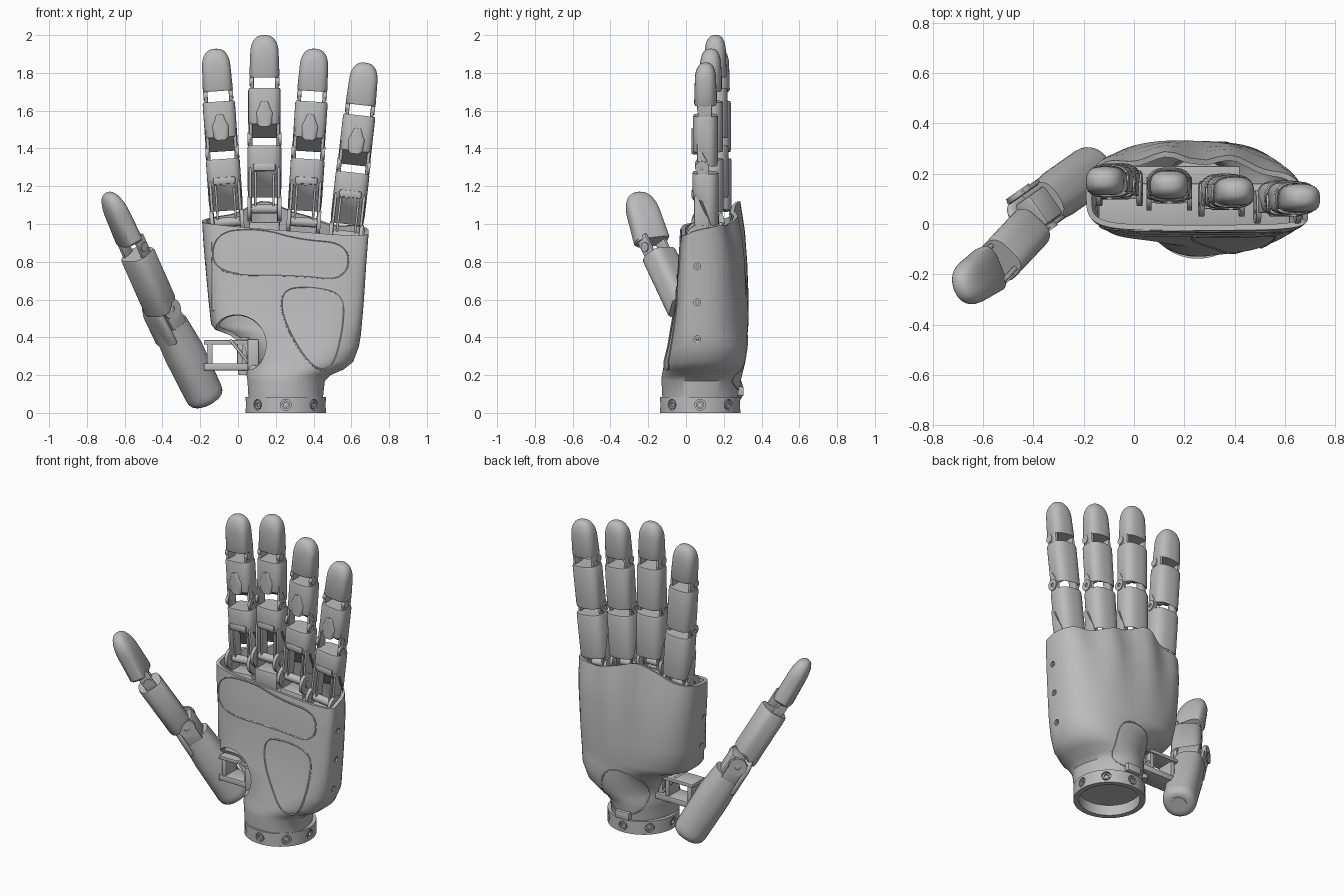
import bpy, bmesh, math
from mathutils import Matrix, Vector
from mathutils.bvhtree import BVHTree

cube = bpy.data.objects.get("Cube")
if cube:
    bpy.data.objects.remove(cube)

grey = bpy.data.materials.new("matte_grey")
grey.use_nodes = True
grey.diffuse_color = (0.5, 0.5, 0.5, 1)
grey.node_tree.nodes["Principled BSDF"].inputs["Base Color"].default_value = grey.diffuse_color
parts, cutters = [], []
WORLD = Matrix()


def add(name, data):
    ob = bpy.data.objects.new(name, data)
    bpy.context.collection.objects.link(ob)
    data.materials.append(grey)
    parts.append(ob)
    return ob


def finish(name, bm, M=WORLD):
    bm.transform(M)
    me = bpy.data.meshes.new(name)
    bm.to_mesh(me)
    bm.free()
    return add(name, me)


def carve(ob, cutter):
    cutter.hide_render = True
    parts.remove(cutter)
    cutters.append(cutter)
    mod = ob.modifiers.new("cut", 'BOOLEAN')
    mod.object, mod.operation, mod.solver = cutter, 'DIFFERENCE', 'EXACT'


def spow(v, p):
    return math.copysign(abs(v) ** p, v)


def loft(name, rows, M=WORLD, n=32, front=0.6, back=0.75, mid=0.5, caps=True, warp=None):
    """Skin rounded sections given as rows of (z, left, right, front, back[, roundness])."""
    bm = bmesh.new()
    rings = []
    for z, x0, x1, y0, y1, *mix in rows:
        k = mix[0] if mix else 0
        ring = []
        for i in range(n):
            a = 2 * math.pi * (i + 0.5) / n
            c, s = math.cos(a), math.sin(a)
            p = front if s < 0 else back
            p += (1 - p) * k
            m = y0 + (y1 - y0) * mid
            s2 = spow(s, p)
            co = Vector(((x0 + x1) / 2 + (x1 - x0) / 2 * spow(c, p),
                         m + s2 * ((m - y0) if s < 0 else (y1 - m)), z))
            ring.append(bm.verts.new(warp(co, s2) if warp else co))
        rings.append(ring)
    for a, b in zip(rings, rings[1:]):
        for i in range(n):
            j = (i + 1) % n
            bm.faces.new((a[i], a[j], b[j], b[i]))
    if caps:
        bm.faces.new(rings[0][::-1])
        bm.faces.new(rings[-1])
    return finish(name, bm, M)


def box(name, lo, hi, M=WORLD, bevel=0.006):
    bm = bmesh.new()
    lo, hi = Vector(lo), Vector(hi)
    bmesh.ops.create_cube(bm, size=1, matrix=Matrix.Translation((lo + hi) / 2) @ Matrix.Diagonal((*(hi - lo), 1)))
    bmesh.ops.bevel(bm, geom=bm.edges[:], offset=bevel, segments=2, affect='EDGES', profile=0.5)
    return finish(name, bm, M)


def tube(name, at, axis, r, depth, M=WORLD, hole=0.0, n=24):
    """Cylinder, or ring when a hole radius is given, centred on a point."""
    turn = Vector((0, 0, 1)).rotation_difference(Vector(axis)).to_matrix().to_4x4()
    T = M @ Matrix.Translation(at) @ turn
    h = depth / 2
    prof = [(hole, -h), (r, -h), (r, h), (hole, h)]
    bm = bmesh.new()
    rings = [[bm.verts.new((q * math.cos(2 * math.pi * i / n), q * math.sin(2 * math.pi * i / n), z))
              for i in range(n)] for q, z in (prof if hole else prof[1:3])]
    pairs = list(zip(rings, rings[1:])) + ([(rings[-1], rings[0])] if hole else [])
    for a, b in pairs:
        for i in range(n):
            j = (i + 1) % n
            bm.faces.new((a[i], a[j], b[j], b[i]))
    if not hole:
        bm.faces.new(rings[0][::-1])
        bm.faces.new(rings[-1])
    return finish(name, bm, T)


# Palm shell: scalloped open rim, dome leaning towards the first finger
def palm_warp(co, s):
    x, y, z = co
    t = (s + 1) / 2
    lean = 0.1 * min(max((z - 0.3) / 0.3, 0), 1)
    y -= lean * (x - 0.25) * (1 - abs(s) * (1 if s < 0 else 0.5))
    u = (x + 0.19) / 0.88
    groove = 1 - math.cos(2 * math.pi * (x - 0.13) / 0.26)
    if s > 0:
        y -= 0.04 * s * max(0, z - 0.6) * groove
    if z > 0.8:
        bump = 0.1 * math.exp(-((x - 0.15) / 0.2) ** 2) - 0.008 * groove
        rim = (1.0 - 0.07 * u) * (1 - t) + (1.035 - 0.03 * u + bump) * t
        z = 0.8 + (z - 0.8) * (rim - 0.8) / 0.2
    return Vector((x, y, z))


palm = loft("palm_shell", [
    (0.08, 0.055, 0.45, -0.125, 0.28, 1), (0.17, 0.05, 0.46, -0.13, 0.29, 1),
    (0.2, 0.045, 0.49, -0.128, 0.297, 0.95), (0.23, 0.05, 0.56, -0.122, 0.305, 0.85),
    (0.27, 0.055, 0.61, -0.115, 0.315, 0.65), (0.35, 0.035, 0.64, -0.095, 0.325, 0.45),
    (0.41, -0.04, 0.65, -0.085, 0.326, 0.35), (0.44, -0.12, 0.653, -0.08, 0.328, 0.25),
    (0.47, -0.143, 0.656, -0.075, 0.33, 0.2), (0.6, -0.157, 0.667, -0.052, 0.33, 0.05),
    (0.8, -0.175, 0.68, -0.042, 0.322), (0.9, -0.184, 0.686, -0.035, 0.31),
    (1.0, -0.19, 0.692, -0.025, 0.285)], n=72, front=0.42, back=0.8, mid=0.38, caps=False, warp=palm_warp)
tree = BVHTree.FromPolygons([v.co for v in palm.data.vertices], [p.vertices[:] for p in palm.data.polygons])
shell = palm.modifiers.new("thickness", 'SOLIDIFY')
shell.thickness = 0.022

# Thumb opening cut in the palm
bm = bmesh.new()
bmesh.ops.create_uvsphere(bm, u_segments=40, v_segments=24, radius=1,
                          matrix=Matrix.Translation((-0.01, -0.07, 0.36)) @ Matrix.Diagonal((0.16, 0.14, 0.16, 1)))
carve(palm, finish("thumb_opening_cutter", bm))

box("palm_core", (-0.14, -0.01, 0.54), (0.62, 0.16, 0.91))
box("palm_core_back", (-0.1, 0.15, 0.54), (0.42, 0.23, 0.9))


# Seam lines laid over the palm
def seam(name, pts, from_y, width=0.005):
    for _ in range(4):
        pts = [(a[0] + (b[0] - a[0]) * f, a[1] + (b[1] - a[1]) * f)
               for a, b in zip(pts, pts[1:] + pts[:1]) for f in (0.25, 0.75)]
    cu = bpy.data.curves.new(name, 'CURVE')
    cu.dimensions, cu.bevel_depth, cu.bevel_resolution = '3D', width, 1
    hits = [tree.ray_cast(Vector((x, from_y, z)), Vector((0, -from_y, 0)).normalized())[0] for x, z in pts]
    hits = [h for h in hits if h]
    sp = cu.splines.new('POLY')
    sp.points.add(len(hits) - 1)
    for p, h in zip(sp.points, hits):
        p.co = (*h, 1)
    sp.use_cyclic_u = True
    add(name, cu)


seam("upper_pad_seam", [(-0.13, 0.96), (0.12, 0.98), (0.32, 0.92), (0.59, 0.9), (0.58, 0.7), (0.3, 0.73), (-0.14, 0.73)], -2)
seam("side_pad_seam", [(0.23, 0.66), (0.4, 0.67), (0.56, 0.63), (0.56, 0.45), (0.5, 0.22), (0.38, 0.24), (0.23, 0.5)], -2)
seam("back_panel_seam", [(0.12, 0.12), (0.1, 0.4), (0.38, 0.42), (0.4, 0.12)], 2, 0.004)

# Screw holes along both edges of the palm
for side in (-1, 1):
    for z in (0.39, 0.585, 0.775):
        hit = tree.ray_cast(Vector((0.25 + 2 * side, 0.06, z)), Vector((-side, 0, 0)))[0]
        if side > 0 or z > 0.5:
            carve(palm, tube("screw_hole_cutter", hit, (side, 0, 0), 0.018, 0.06, n=16))
            tube("side_screw", hit - Vector((side * 0.016, 0, 0)), (side, 0, 0), 0.02, 0.01, hole=0.008, n=16)

# Wrist ring with fasteners
CX, CY, R = 0.253, 0.075, 0.213
ring = tube("wrist_ring", (CX, CY, 0.0425), (0, 0, 1), R, 0.085, hole=0.18, n=64)
tube("wrist_floor", (CX, CY, 0.075), (0, 0, 1), 0.19, 0.015, n=48)
for i in range(8):
    a = i * math.pi / 4
    d = Vector((math.sin(a), math.cos(a), 0))
    at = Vector((CX, CY, 0.043)) + d * R
    carve(ring, tube("fastener_hole_cutter", at, d, 0.029, 0.03, n=20))
    tube("ring_fastener", at - d * 0.012, d, 0.022, 0.018, hole=0.013, n=20)
box("wrist_latch", (0.2, 0.27, 0.09), (0.3, 0.305, 0.14))


def domed(z0, z1, w, d, dome, taper=0.9):
    """Rows for a body with a blunt rounded end, flatter on the back."""
    rows = [(z0, -w * .93, w * .93, -d * .93, d * .93), (z0 + 0.01, -w, w, -d, d)]
    for i in range(10):
        a = i / 9 * math.pi / 2 * 0.98
        k = taper * math.cos(a) ** 0.75
        rows.append((z1 - dome + dome * math.sin(a), -w * k, w * k, -d * k, d * (k * 0.9 + 0.1), i / 9))
    return rows


def sleeve(z0, z1, w, d):
    return [(z0, -w * .96, w * .96, -d * .96, d * .96), (z0 + 0.012, -w, w, -d, d),
            (z1 - 0.012, -w, w, -d, d), (z1, -w * .95, w * .95, -d * .95, d * .95)]


def lower_back(limit, drop):
    """Extend the back of a sleeve below its front edge."""
    def f(co, s):
        if co.z < limit:
            co.z -= drop * min(max(s * 1.5 + 0.4, 0), 1)
        return co
    return f


# Four fingers: sleeves, hinge plates, pins and tip
def finger(name, base_x, tip_x, y, tip_z):
    M = Matrix.Translation((base_x, y, tip_z - 0.96)) @ Matrix.Rotation(math.atan2(tip_x - base_x, 0.96), 4, 'Y')
    loft(name + "_tip", domed(0.735, 0.96, 0.08, 0.06, 0.095, 0.94), M)
    loft(name + "_middle_sleeve", sleeve(0.49, 0.68, 0.086, 0.066), M, warp=lower_back(0.55, 0.075))
    loft(name + "_lower_sleeve", sleeve(0.235, 0.375, 0.09, 0.07), M, warp=lower_back(0.3, 0.135))
    loft(name + "_tongue", [(z, -w, w, -0.074, -0.03) for z, w in
                            ((0.475, 0.025), (0.49, 0.04), (0.55, 0.045), (0.58, 0.03), (0.605, 0.022), (0.612, 0.012))], M)
    box(name + "_lower_pad", (-0.06, -0.074, 0.24), (0.06, -0.03, 0.28), M, 0.01)
    tube(name + "_base_pin", (0, -0.03, 0.04), (1, 0, 0), 0.025, 0.18, M)
    box(name + "_yoke", (-0.08, -0.07, -0.14), (0.08, 0.04, -0.03), M)
    for s in (-1, 1):
        box(name + "_tip_hinge", (s * 0.065 - 0.009, -0.04, 0.65), (s * 0.065 + 0.009, 0.035, 0.76), M)
        tube(name + "_tip_pin", (s * 0.068, -0.02, 0.715), (1, 0, 0), 0.024, 0.022, M)
        box(name + "_middle_hinge", (s * 0.073 - 0.009, -0.045, 0.35), (s * 0.073 + 0.009, 0.02, 0.54), M)
        tube(name + "_middle_hinge_disc", (s * 0.08, -0.02, 0.41), (1, 0, 0), 0.035, 0.018, M, hole=0.012)
        box(name + "_post_outer", (s * 0.075 - 0.008, -0.06, -0.05), (s * 0.075 + 0.008, 0.02, 0.26), M)
        box(name + "_post_inner", (s * 0.048 - 0.006, -0.05, 0.02), (s * 0.048 + 0.006, 0.01, 0.25), M, 0.003)
        tube(name + "_knuckle_disc", (s * 0.08, -0.035, 0.04), (1, 0, 0), 0.066, 0.02, M, hole=0.026, n=32)


finger("first_finger", -0.055, -0.122, 0.172, 1.93)
finger("second_finger", 0.14, 0.14, 0.155, 2.0)
finger("third_finger", 0.345, 0.408, 0.13, 1.93)
finger("fourth_finger", 0.565, 0.675, 0.103, 1.86)


# Thumb: segments built along tilted axes
def along(p0, p1, roll=0.0):
    p0, axis = Vector(p0), (Vector(p1) - Vector(p0))
    z = axis.normalized()
    x = z.cross(Vector((0, 0, 1))).normalized()
    y = z.cross(x)
    R3 = Matrix((x, y, z)).transposed().to_4x4()
    return Matrix.Translation(p0) @ R3 @ Matrix.Rotation(roll, 4, 'Z'), axis.length


M, L = along((-0.16, 0.22, 0.06), (-0.38, 0.065, 0.5))
rows = [(0.05 - 0.05 * math.sin(a), -0.1 * k, 0.1 * k, -0.1 * k, 0.1 * k, 0.8)
        for a in (1.5, 1.2, 0.9, 0.6, 0.3) for k in (0.6 + 0.4 * math.cos(a),)]
rows += [(0.06, -.1, .1, -.1, .1, .7), (L * 0.6, -.1, .1, -.105, .1, .4), (L - 0.03, -0.088, 0.088, -0.09, 0.09, 0.3)]
loft("thumb_base", rows, M)
tube("thumb_base_cap", (0, 0, 0.0), (0, 0, 1), 0.05, 0.012, M, n=32)
loft("thumb_base_cover", domed(L - 0.12, L + 0.11, 0.085, 0.025, 0.07, 0.95), M @ Matrix.Translation((0, 0.066, 0)))
box("thumb_hinge_core", (-0.075, -0.06, L - 0.06), (0.06, 0.03, L + 0.1), M, 0.012)
for s in (-1, 1):
    box("thumb_base_hinge", (s * 0.085 - 0.01, -0.05, L - 0.05), (s * 0.085 + 0.01, 0.05, L + 0.1), M, 0.009)
    tube("thumb_hinge_disc", (s * 0.09, 0, L + 0.06), (1, 0, 0), 0.055, 0.022, M, hole=0.015, n=32)

M, L = along((-0.42, -0.025, 0.58), (-0.535, -0.147, 0.84))
loft("thumb_sleeve", sleeve(0, L, 0.09, 0.077), M, warp=lower_back(0.06, 0.04))
for s in (-1, 1):
    box("thumb_tip_hinge", (s * 0.065 - 0.01, -0.035, L - 0.03), (s * 0.065 + 0.01, 0.035, L + 0.11), M)
    tube("thumb_tip_pin", (s * 0.07, 0, L + 0.045), (1, 0, 0), 0.026, 0.022, M)

M, L = along((-0.575, -0.18, 0.905), (-0.69, -0.26, 1.165), -0.25)
loft("thumb_tip", domed(0, L, 0.096, 0.06, 0.13, 0.93), M)

# Thumb mounting bracket
for z0, z1 in ((0.225, 0.262), (0.362, 0.385)):
    box("bracket_rail", (-0.18, 0.06, z0), (0.09, 0.19, z1), bevel=0.004)
for x in (-0.165, -0.005):
    box("bracket_upright", (x, 0.07, 0.24), (x + 0.03, 0.18, 0.37), bevel=0.004)
box("bracket_brace", (-0.1, -0.06, -0.008), (0.1, 0.06, 0.008),
    Matrix.Translation((0.02, 0.11, 0.31)) @ Matrix.Rotation(0.9, 4, 'Y'), 0.004)
box("bracket_block", (0.05, 0.0, 0.22), (0.11, 0.17, 0.39))
tube("bracket_pivot", (0.03, 0.12, 0.3), (0, 0, 1), 0.03, 0.2)

# Bake modifiers, remove the cutters and smooth
bpy.ops.object.select_all(action='DESELECT')
for ob in parts:
    ob.select_set(True)
bpy.context.view_layer.objects.active = palm
bpy.ops.object.convert(target='MESH')
for ob in cutters:
    bpy.data.objects.remove(ob)
bpy.ops.object.shade_smooth_by_angle(angle=math.radians(35))
